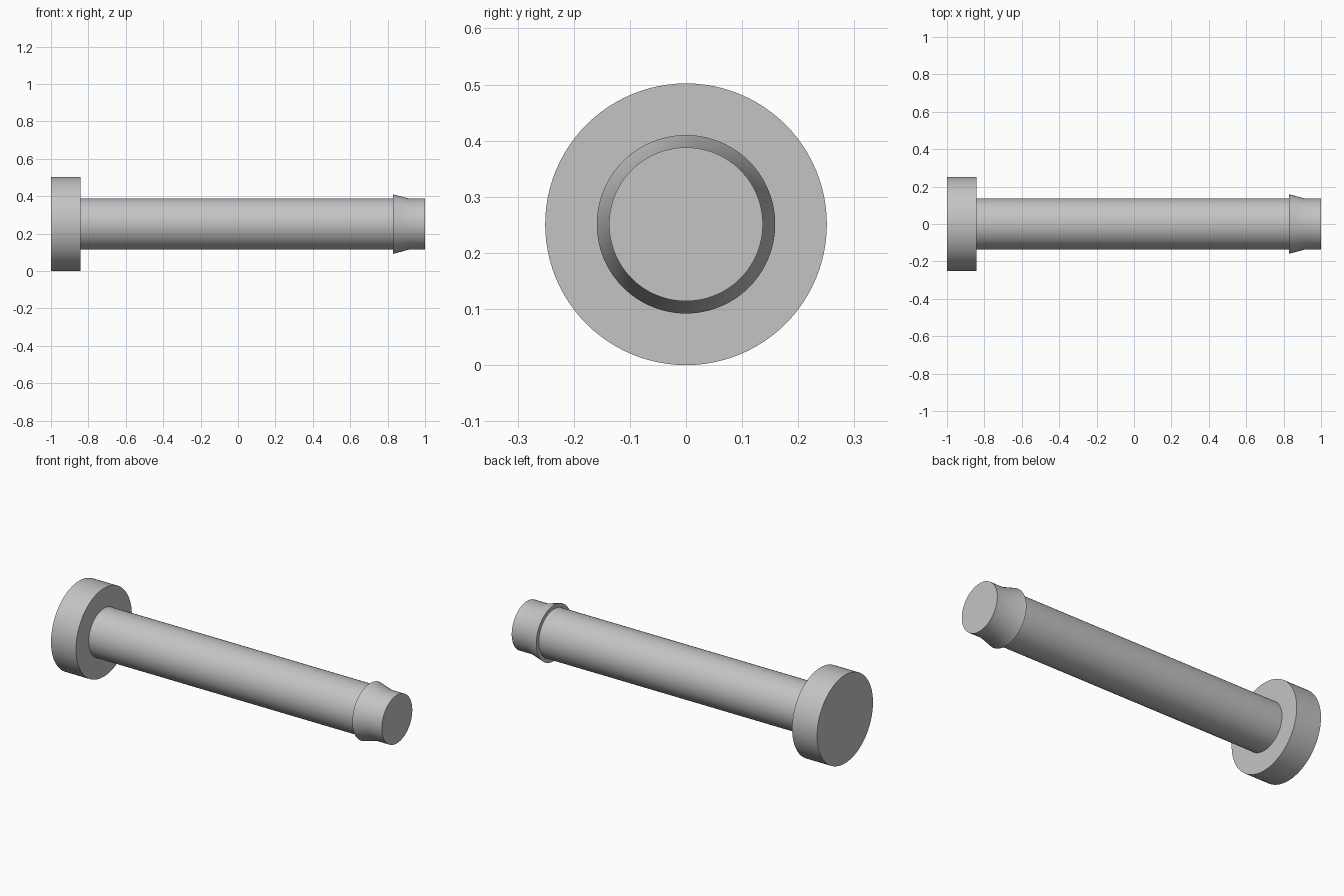
import bpy
import bmesh
import math
from mathutils import Matrix

cube = bpy.data.objects.get("Cube")
if cube:
    bpy.data.objects.remove(cube, do_unlink=True)

HEAD_R, SHAFT_R, BARB_R = 0.251, 0.137, 0.159
SEGMENTS = 96

metal = bpy.data.materials.new("light_grey_metal")
metal.use_nodes = True
GREY = (0.55, 0.55, 0.55, 1)
metal.diffuse_color = GREY
metal.node_tree.nodes["Principled BSDF"].inputs["Base Color"].default_value = GREY


def turned_part(name, profile):
    """Lathe (x, radius) points around the long axis and cap both ends."""
    bm = bmesh.new()
    rings = []
    for x, r in profile:
        angles = [math.tau * i / SEGMENTS for i in range(SEGMENTS)]
        rings.append([bm.verts.new((x, r * math.cos(a), r * math.sin(a))) for a in angles])
    for a, b in zip(rings, rings[1:]):
        for i in range(SEGMENTS):
            j = (i + 1) % SEGMENTS
            bm.faces.new((a[i], a[j], b[j], b[i]))
    bm.faces.new(rings[0])
    bm.faces.new(rings[-1])
    bmesh.ops.recalc_face_normals(bm, faces=bm.faces)
    bmesh.ops.transform(bm, matrix=Matrix.Translation((0, 0, HEAD_R)), verts=bm.verts)
    mesh = bpy.data.meshes.new(name)
    bm.to_mesh(mesh)
    bm.free()
    mesh.materials.append(metal)
    obj = bpy.data.objects.new(name, mesh)
    bpy.context.collection.objects.link(obj)
    bpy.ops.object.select_all(action='DESELECT')
    obj.select_set(True)
    bpy.context.view_layer.objects.active = obj
    bpy.ops.object.shade_smooth_by_angle(angle=math.radians(30))
    return obj


# Flat disc head
turned_part("pin_head", [(-1, HEAD_R), (-0.843, HEAD_R)])

# Shaft with a raised, tapered retaining barb near the tip
turned_part("pin_shaft", [
    (-0.843, SHAFT_R),
    (0.83, SHAFT_R),
    (0.83, BARB_R),
    (0.912, SHAFT_R),
    (1, SHAFT_R),
])
